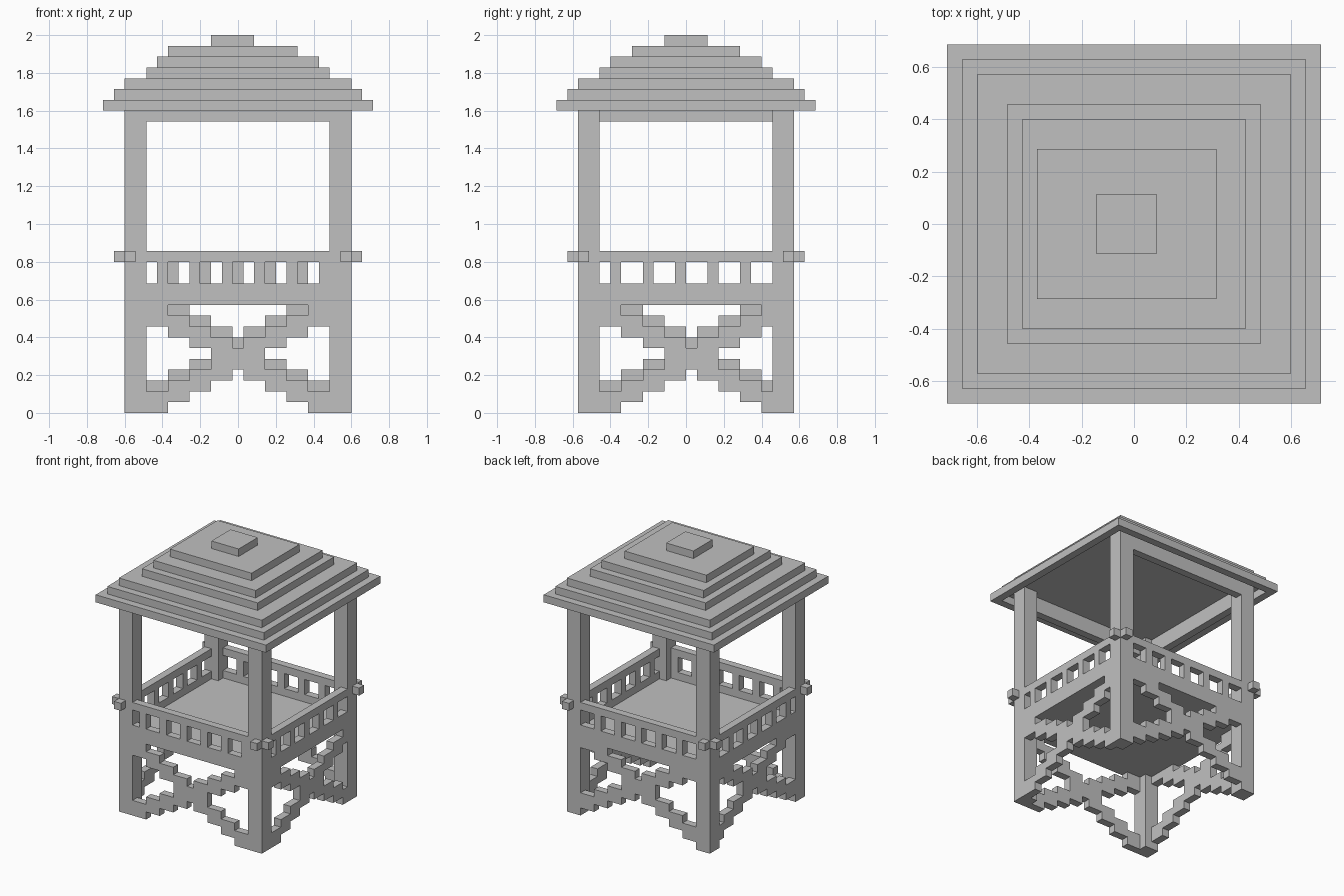
import bpy, bmesh
from mathutils import Vector

cube = bpy.data.objects.get("Cube")
if cube:
    bpy.data.objects.remove(cube, do_unlink=True)

U = 2 / 35               # block size
HX, HY = 10.5, 10        # half footprint of the frame, in blocks
POST = 2
DECK, SILL, RAIL, EAVES = 10, 12, 14, 28
CEILING = EAVES + 1

grey = bpy.data.materials.new("plain grey")
grey.use_nodes = True
grey.diffuse_color = (0.53, 0.53, 0.53, 1)
grey.node_tree.nodes["Principled BSDF"].inputs["Base Color"].default_value = (0.53, 0.53, 0.53, 1)


def make(name, boxes):
    """One flat-shaded object from boxes given as two opposite corners in blocks."""
    bm = bmesh.new()
    for a, b in boxes:
        a, b = Vector(a), Vector(b)
        mid, size = (a + b) / 2, b - a
        for v in bmesh.ops.create_cube(bm, size=1)["verts"]:
            v.co = Vector([mid[i] + v.co[i] * abs(size[i]) for i in range(3)]) * U
    mesh = bpy.data.meshes.new(name)
    bm.to_mesh(mesh)
    bm.free()
    mesh.materials.append(grey)
    obj = bpy.data.objects.new(name, mesh)
    bpy.context.collection.objects.link(obj)


def on_side(side, u, depth, z):
    """Wall position (along, inward, up) on one of the four sides."""
    if side in ("front", "back"):
        s = -1 if side == "front" else 1
        return (u, s * (HY - depth), z)
    s = 1 if side == "left" else -1
    return (s * (HX - depth), u, z)


def wall_box(side, u0, u1, z0, z1):
    """Box one block thick, flush with the outside of a wall."""
    return on_side(side, u0, 0, z0), on_side(side, u1, 1, z1)


def brace(side, half, centre, lift):
    """Stepped crossed brace, two blocks tall in every column."""
    boxes = []
    for step in range(5):
        inner = max(0, 2 * step - 1.5)
        outer = 2 * step + 0.5
        for s in (-1, 1):
            a = max(-half, min(half, centre + s * inner))
            b = max(-half, min(half, centre + s * outer))
            for z in (4 - step + lift, 4 + step + lift):
                boxes.append(wall_box(side, a, b, z, min(z + 2, DECK)))
    return boxes


# Corner posts
for sx, xname in ((-1, "right"), (1, "left")):
    for sy, yname in ((-1, "front"), (1, "back")):
        make(f"{yname}_{xname}_post",
             [((sx * HX, sy * HY, 0), (sx * (HX - POST), sy * (HY - POST), CEILING))])
        # Rail ends poking out past the post
        make(f"{yname}_{xname}_rail_ends", [
            ((sx * HX, sy * HY, RAIL), (sx * (HX + 1), sy * (HY - 1), RAIL + 1)),
            ((sx * HX, sy * HY, RAIL), (sx * (HX - 1), sy * (HY + 1), RAIL + 1))])

# Walls: brace, apron, balusters, handrail and top beam
for side in ("front", "back", "left", "right"):
    along_x = side in ("front", "back")
    half = (HX if along_x else HY) - POST
    lift = 1 if side in ("back", "right") else 0
    make(f"{side}_brace", brace(side, half, 0 if along_x else 0.5, lift))
    make(f"{side}_apron", [wall_box(side, -half, half, DECK, SILL)])
    make(f"{side}_handrail", [wall_box(side, -half, half, RAIL, RAIL + 1)])
    u = -half + (2 if side == "back" else 1)
    bars = []
    while u < half:
        bars.append(wall_box(side, u, u + 1, SILL, RAIL))
        u += 3
    make(f"{side}_balusters", bars)
    if side != "left":
        make(f"{side}_beam", [wall_box(side, -half, half, EAVES - 1, CEILING)])

# Deck
make("deck", [((-HX + 1, -HY + 1, DECK), (HX - 1, HY - 1, DECK + 1))])

# Eaves rim around the open underside of the roof
EX, EY = HX + 2, HY + 2
rim = []
for s in (-1, 1):
    rim.append(((-EX, s * EY, EAVES), (EX, s * (EY - 1), CEILING)))
    rim.append(((s * EX, -EY + 1, EAVES), (s * (EX - 1), EY - 1, CEILING)))
make("eaves_rim", rim)

# Stepped roof: right end, left end and half depth of each tier
tiers = [(-11.5, 11.5, 11), (-10.5, 10.5, 10), (-8.5, 8.5, 8),
         (-7.5, 7.5, 7), (-6.5, 5.5, 5), (-2.5, 1.5, 2)]
make("roof", [((x0, -y, CEILING + i), (x1, y, CEILING + i + 1))
              for i, (x0, x1, y) in enumerate(tiers)])
